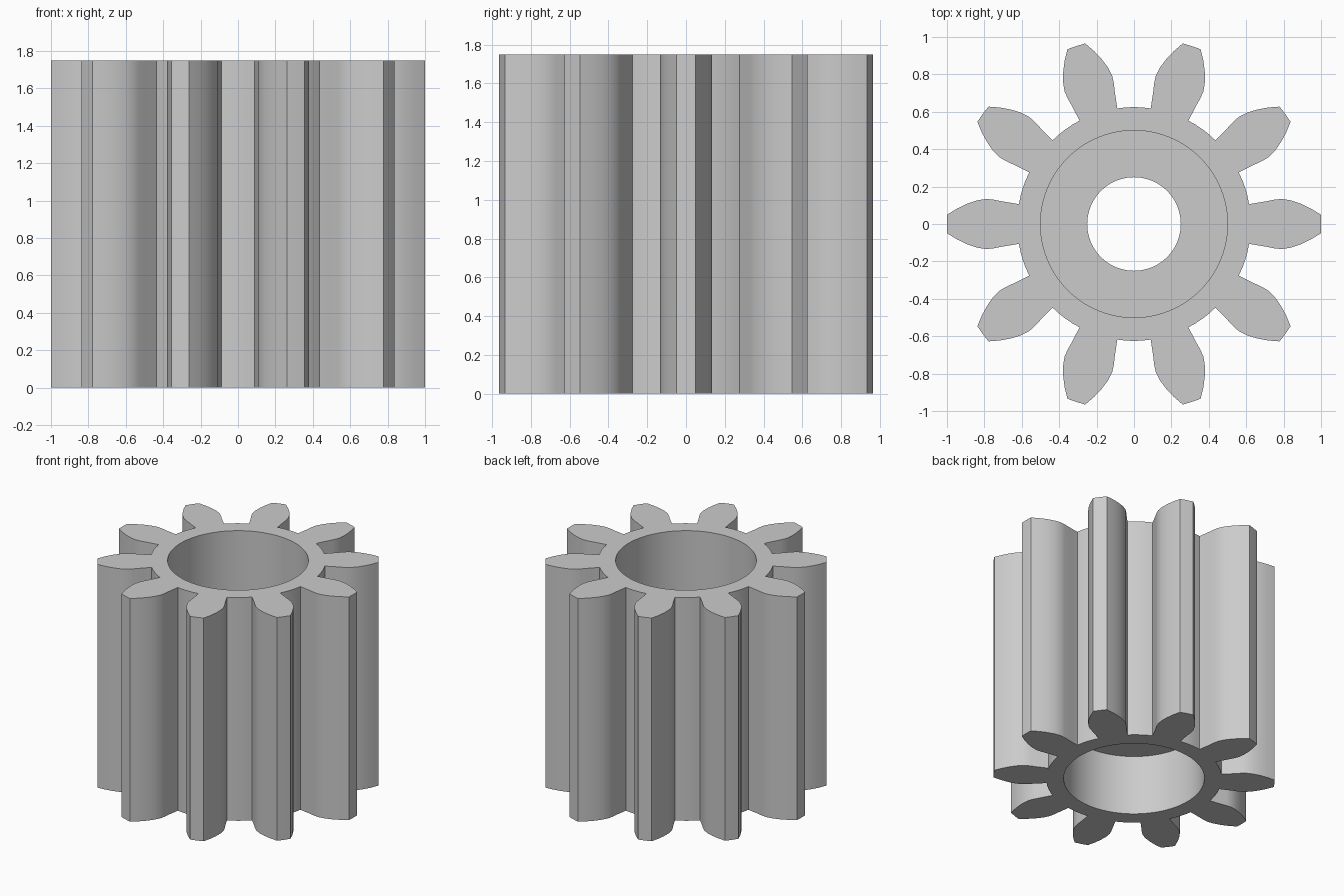
import bpy
import bmesh
from math import sin, cos, pi, radians, atan2, hypot

HEIGHT = 1.75
TEETH = 10
BORE_R, HOLE_R, ROOT_R = 0.5, 0.25, 0.625
BORE_DEPTH = 0.47

cube = bpy.data.objects.get("Cube")
if cube:
    bpy.data.objects.remove(cube, do_unlink=True)

# Grey material
grey = bpy.data.materials.new("light grey")
grey.use_nodes = True
colour = (0.6, 0.6, 0.6, 1)
grey.diffuse_color = colour
grey.node_tree.nodes["Principled BSDF"].inputs["Base Color"].default_value = colour


def polar(r, a):
    return r * cos(a), r * sin(a)


def gear_profile():
    # Upper half of one tooth pointing along +x, root to tip
    flank = [(0.615, 0.106), (0.70, 0.12), (0.75, 0.13), (0.79, 0.134),
             (0.84, 0.126), (0.89, 0.109), (0.945, 0.083), (0.9987, 0.05)]
    half = [(hypot(x, y), atan2(y, x)) for x, y in flank]
    root = half[0][1]
    pitch = 2 * pi / TEETH
    tooth = [(r, -a) for r, a in half] + [(1.0, 0)] + half[::-1]
    # Arc along the valley to the next tooth
    gap = pitch - 2 * root
    tooth += [(ROOT_R, root + gap * k / 4) for k in range(1, 4)]
    return [polar(r, a + i * pitch) for i in range(TEETH) for r, a in tooth]


def circle(r, sides=96):
    return [polar(r, 2 * pi * i / sides) for i in range(sides)]


bm = bmesh.new()


def loop(points, z):
    verts = [bm.verts.new((x, y, z)) for x, y in points]
    return [bm.edges.new((a, b)) for a, b in zip(verts, verts[1:] + verts[:1])]


def wall(points, z0, z1):
    low = loop(points, z0)
    high = loop(points, z1)
    for a, b in zip(low, high):
        bm.faces.new((a.verts[0], a.verts[1], b.verts[1], b.verts[0]))
    return low, high


def flat_ring(outer, inner):
    bmesh.ops.triangle_fill(bm, edges=outer + inner, use_beauty=True)


# Toothed outside, stepped bore at each end, narrow hole through the web
web_low, web_high = BORE_DEPTH, HEIGHT - BORE_DEPTH
outer_low, outer_high = wall(gear_profile(), 0, HEIGHT)
lower_bore = wall(circle(BORE_R), 0, web_low)
upper_bore = wall(circle(BORE_R), web_high, HEIGHT)
hole = wall(circle(HOLE_R), web_low, web_high)
flat_ring(outer_low, lower_bore[0])
flat_ring(outer_high, upper_bore[1])
flat_ring(lower_bore[1], hole[0])
flat_ring(upper_bore[0], hole[1])
bmesh.ops.recalc_face_normals(bm, faces=bm.faces[:])

mesh = bpy.data.meshes.new("pinion_gear")
bm.to_mesh(mesh)
bm.free()
mesh.materials.append(grey)
gear = bpy.data.objects.new("pinion_gear", mesh)
bpy.context.collection.objects.link(gear)

# Smooth flanks and bore, crisp corners
bpy.ops.object.select_all(action='DESELECT')
gear.select_set(True)
bpy.context.view_layer.objects.active = gear
bpy.ops.object.shade_smooth_by_angle(angle=radians(25))
